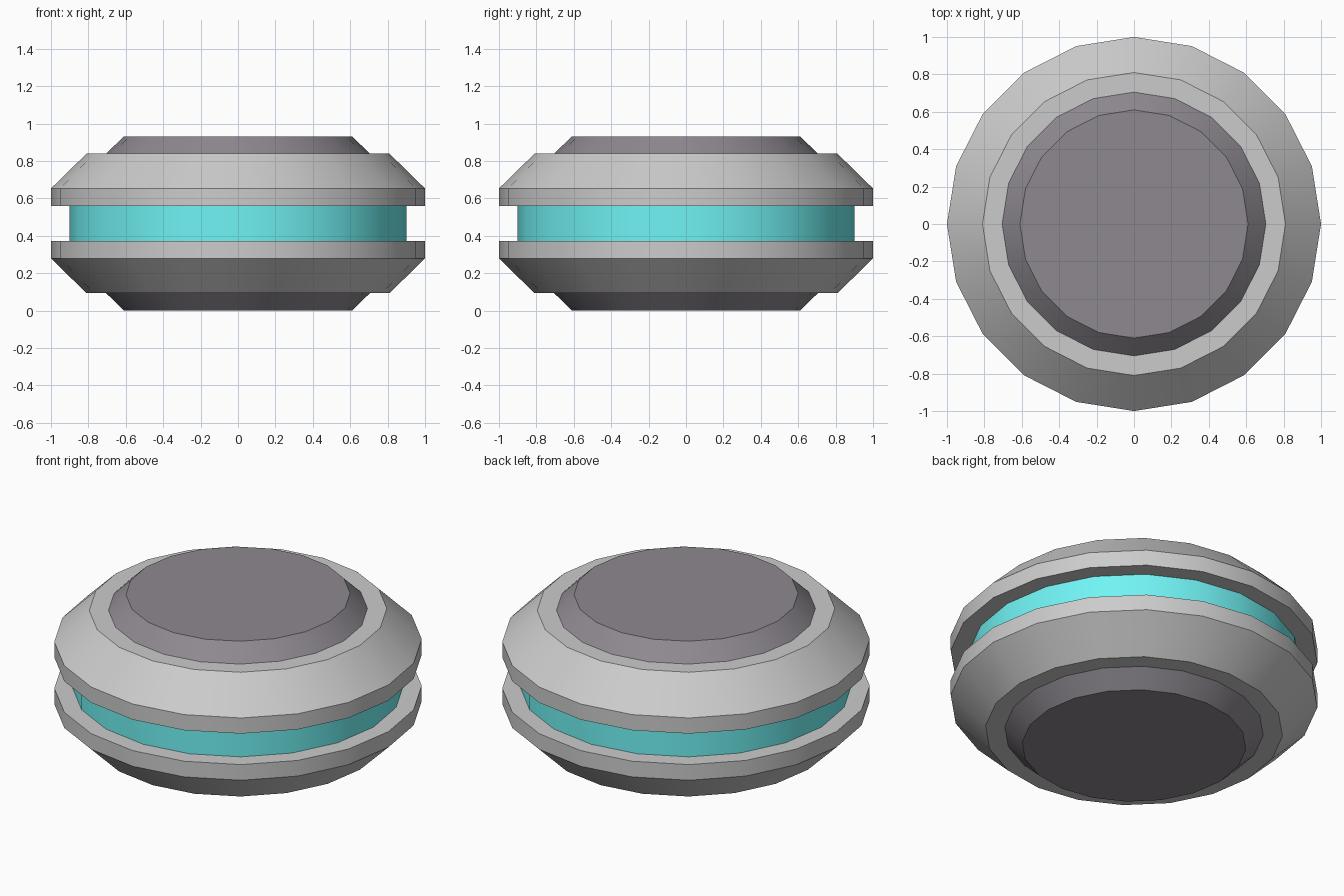
import bpy
from math import cos, sin, pi, radians

if "Cube" in bpy.data.objects:
    bpy.data.objects.remove(bpy.data.objects["Cube"])

SIDES = 20
MID = 0.466  # height of the symmetry plane


def material(name, rgb):
    m = bpy.data.materials.new(name)
    m.diffuse_color = (*rgb, 1)
    m.use_nodes = True
    m.node_tree.nodes["Principled BSDF"].inputs["Base Color"].default_value = m.diffuse_color
    return m


def lathe(name, profile, mat=None, flip=False, cap=False):
    """Spin (radius, height above middle) points, listed bottom to top along the outside."""
    pts = [(r, MID - h) for r, h in reversed(profile)] if flip else [(r, MID + h) for r, h in profile]
    verts = [(r * cos(2 * pi * i / SIDES), r * sin(2 * pi * i / SIDES), z)
             for r, z in pts for i in range(SIDES)]
    faces = []
    for k in range(len(pts) - 1):
        for i in range(SIDES):
            j = (i + 1) % SIDES
            a, b = k * SIDES, (k + 1) * SIDES
            faces.append((a + i, a + j, b + j, b + i))
    if cap:  # close the outer end
        last = (len(pts) - 1) * SIDES
        faces.append(tuple(reversed(range(SIDES))) if flip else tuple(range(last, last + SIDES)))
    me = bpy.data.meshes.new(name)
    me.from_pydata(verts, [], faces)
    ob = bpy.data.objects.new(name, me)
    bpy.context.collection.objects.link(ob)
    if mat:
        me.materials.append(mat)
    bpy.ops.object.select_all(action='DESELECT')
    ob.select_set(True)
    bpy.context.view_layer.objects.active = ob
    bpy.ops.object.shade_smooth_by_angle(angle=radians(30))
    return ob


dark = material("dark", (0.27, 0.25, 0.28))
teal = material("teal", (0.165, 0.9, 0.91))

shell = [(0.90, 0.093), (1.0, 0.093), (1.0, 0.187), (0.81, 0.373), (0.705, 0.373)]
pad = [(0.705, 0.373), (0.61, 0.466)]

# Matching grey shells and dark end pads above and below the middle
for side, flip in (("upper", False), ("lower", True)):
    lathe(side + "_shell", shell, flip=flip)
    lathe(side + "_pad", pad, dark, flip, cap=True)

# Glowing band recessed between the shells
lathe("middle_band", [(0.90, -0.093), (0.90, 0.093)], teal)
